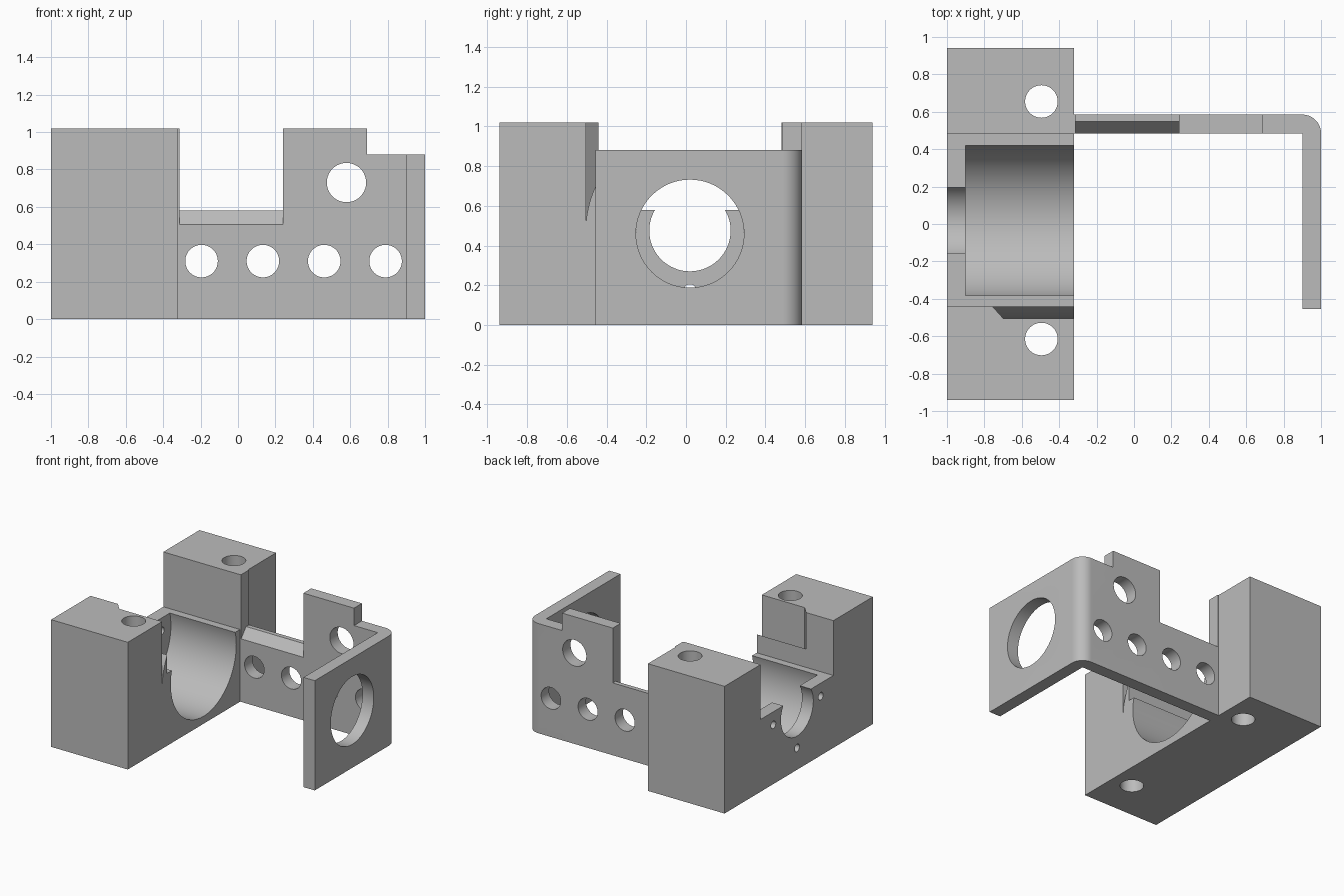
import bpy, bmesh, math
from mathutils import Vector

cube = bpy.data.objects.get("Cube")
if cube:
    bpy.data.objects.remove(cube, do_unlink=True)

grey = bpy.data.materials.new("plain grey")
grey.use_nodes = True
colour = (0.5, 0.5, 0.5, 1)
grey.diffuse_color = colour
grey.node_tree.nodes["Principled BSDF"].inputs["Base Color"].default_value = colour


def place(axis, u, v, w):
    """Profile point (u, v) at distance w along the axis."""
    return Vector({"x": (w, u, v), "y": (u, w, v), "z": (u, v, w)}[axis])


def prism(name, axis, points, start, end):
    """Extrude a profile; start may be a function of the profile point."""
    bm = bmesh.new()
    first = start if callable(start) else lambda u, v: start
    low = [bm.verts.new(place(axis, u, v, first(u, v))) for u, v in points]
    high = [bm.verts.new(place(axis, u, v, end)) for u, v in points]
    bm.faces.new(low)
    bm.faces.new(high)
    for i in range(len(points)):
        j = (i + 1) % len(points)
        bm.faces.new((low[i], low[j], high[j], high[i]))
    bmesh.ops.recalc_face_normals(bm, faces=bm.faces)
    mesh = bpy.data.meshes.new(name)
    bm.to_mesh(mesh)
    bm.free()
    mesh.materials.append(grey)
    obj = bpy.data.objects.new(name, mesh)
    bpy.context.collection.objects.link(obj)
    return obj


def rect(u0, u1, v0, v1):
    return [(u0, v0), (u1, v0), (u1, v1), (u0, v1)]


def arc(u, v, r, a0, a1, steps):
    angles = [math.radians(a0 + (a1 - a0) * i / steps) for i in range(steps + 1)]
    return [(u + r * math.cos(a), v + r * math.sin(a)) for a in angles]


def rod(axis, u, v, r, start, end):
    return prism("cutter", axis, arc(u, v, r, 0, 360, 64)[:-1], start, end)


def cut(target, cutters):
    """Subtract each cutter, bake the result and discard the cutters."""
    for cutter in cutters:
        cutter.hide_render = True
        mod = target.modifiers.new("cut", "BOOLEAN")
        mod.operation = "DIFFERENCE"
        mod.solver = "EXACT"
        mod.object = cutter
    graph = bpy.context.evaluated_depsgraph_get()
    baked = bpy.data.meshes.new_from_object(target.evaluated_get(graph))
    target.modifiers.clear()
    target.data = baked
    for cutter in cutters:
        bpy.data.objects.remove(cutter, do_unlink=True)
    bpy.ops.object.select_all(action="DESELECT")
    target.select_set(True)
    bpy.context.view_layer.objects.active = target
    bpy.ops.object.shade_smooth_by_angle(angle=math.radians(30))


TOP, MID_Y, AXIS_Z = 1.02, 0.02, 0.475

# Clamp block: two towers joined by a low cradle
profile = [(-0.94, 0), (0.94, 0), (0.94, TOP), (0.482, TOP),
           (0.482, 0.58), (-0.44, 0.58), (-0.44, TOP), (-0.94, TOP)]
block = prism("clamp_block", "x", profile, -1, -0.32)
cutters = [rod("x", MID_Y, AXIS_Z, 0.415, -0.9, -0.2),
           rod("x", MID_Y, AXIS_Z, 0.205, -1.1, -0.8)]
# Small screw holes around the shaft opening
for dy, dz in ((-0.3, 0), (0.3, 0), (0, -0.3)):
    cutters.append(rod("x", MID_Y + dy, AXIS_Z + dz, 0.03, -1.1, -0.85))
# Vertical bolt holes
for y in (-0.615, 0.655):
    cutters.append(rod("z", -0.495, y, 0.087, -0.1, 1.1))
cut(block, cutters)

# Relief slot in the front tower, curved below and slanted at its end
slot = arc(MID_Y, AXIS_Z, 0.525, 177, 148, 12) + [(-0.425, 1.1), (-0.504, 1.1)]
relief = prism("cutter", "x", slot, lambda u, v: -0.70 - 0.9 * (u + 0.504), -0.2)
cut(block, [relief])

# Angle bracket with a rounded outer corner
plan = [(-0.325, 0.485), (0.9, 0.485), (0.9, -0.455), (1, -0.455)]
plan += arc(0.9, 0.485, 0.1, 0, 90, 16) + [(-0.325, 0.585)]
bracket = prism("angle_bracket", "z", plan, 0, TOP)
cutters = [
    prism("cutter", "y", rect(-0.312, 0.24, 0.58, 1.2), 0.3, 0.8),
    prism("cutter", "y", rect(0.69, 1.2, 0.88, 1.2), -0.8, 0.8),
    prism("cutter", "x", [(0.47, 0.488), (0.57, 0.605), (0.47, 0.605)], -0.312, 0.24),
    rod("y", 0.58, 0.73, 0.105, 0.3, 0.8),
    rod("x", MID_Y, 0.46, 0.272, 0.8, 1.1),
]
for i in range(4):
    cutters.append(rod("y", -0.195 + 0.328 * i, 0.31, 0.087, 0.3, 0.8))
cut(bracket, cutters)
